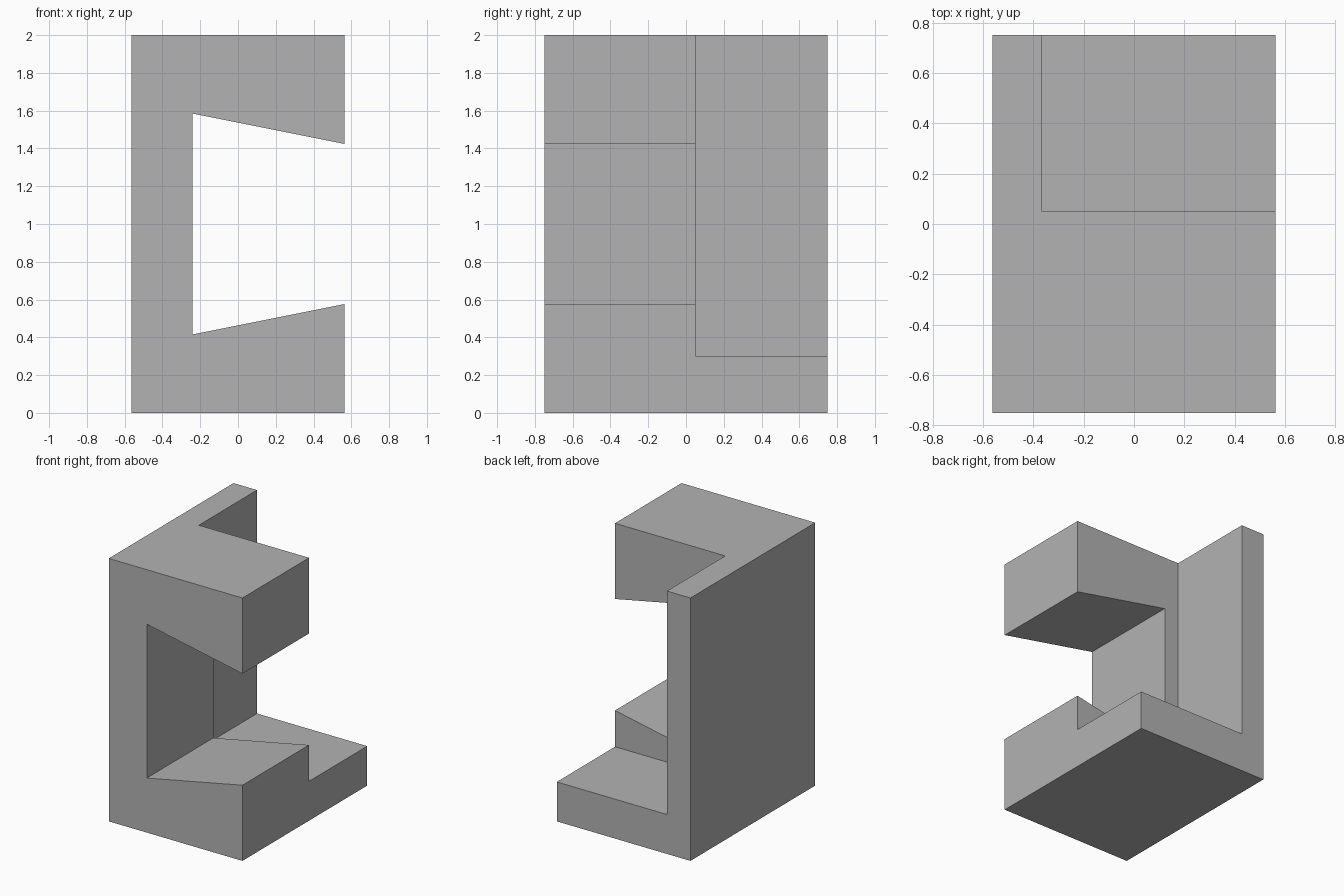
import bpy
import bmesh
from mathutils import Vector

cube = bpy.data.objects.get("Cube")
if cube:
    bpy.data.objects.remove(cube, do_unlink=True)

HALF_W, HALF_D, HEIGHT = 0.5625, 0.75, 2.0
OVER = 0.2  # how far cutters reach past the block

# Plain grey finish
grey = bpy.data.materials.new("plain_grey")
grey.use_nodes = True
grey.diffuse_color = (0.45, 0.45, 0.45, 1)
grey.node_tree.nodes["Principled BSDF"].inputs["Base Color"].default_value = grey.diffuse_color


def prism(name, profile, y0, y1):
    """Extrude an x-z profile from y0 to y1."""
    bm = bmesh.new()
    face = bm.faces.new([bm.verts.new((x, y0, z)) for x, z in profile])
    geom = bmesh.ops.extrude_face_region(bm, geom=[face])["geom"]
    moved = [v for v in geom if isinstance(v, bmesh.types.BMVert)]
    bmesh.ops.translate(bm, verts=moved, vec=Vector((0, y1 - y0, 0)))
    bmesh.ops.recalc_face_normals(bm, faces=bm.faces)
    mesh = bpy.data.meshes.new(name)
    bm.to_mesh(mesh)
    bm.free()
    mesh.materials.append(grey)
    obj = bpy.data.objects.new(name, mesh)
    bpy.context.collection.objects.link(obj)
    return obj


def rect(x0, x1, z0, z1):
    return [(x0, z0), (x1, z0), (x1, z1), (x0, z1)]


def cut(body, cutter):
    """Subtract the cutter and discard it."""
    cutter.hide_render = True
    mod = body.modifiers.new(cutter.name, 'BOOLEAN')
    mod.operation = 'DIFFERENCE'
    mod.solver = 'EXACT'
    mod.object = cutter
    bpy.context.view_layer.objects.active = body
    bpy.ops.object.modifier_apply(modifier=mod.name)
    bpy.data.objects.remove(cutter, do_unlink=True)


# Solid block
body = prism("slotted_block", rect(-HALF_W, HALF_W, 0, HEIGHT), -HALF_D, HALF_D)

# Rear pocket, leaving a thin side wall and a low floor
cut(body, prism("rear_pocket", rect(-0.365, HALF_W + OVER, 0.3, HEIGHT + OVER),
                0.05, HALF_D + OVER))

# Dovetail slot, wider at its inner end
inner, outer = -0.242, HALF_W + OVER
low = 0.415
rise = (outer - inner) * 0.2
slot = [(inner, low), (outer, low + rise),
        (outer, HEIGHT - low - rise), (inner, HEIGHT - low)]
cut(body, prism("dovetail_slot", slot, -HALF_D - OVER, HALF_D + OVER))
